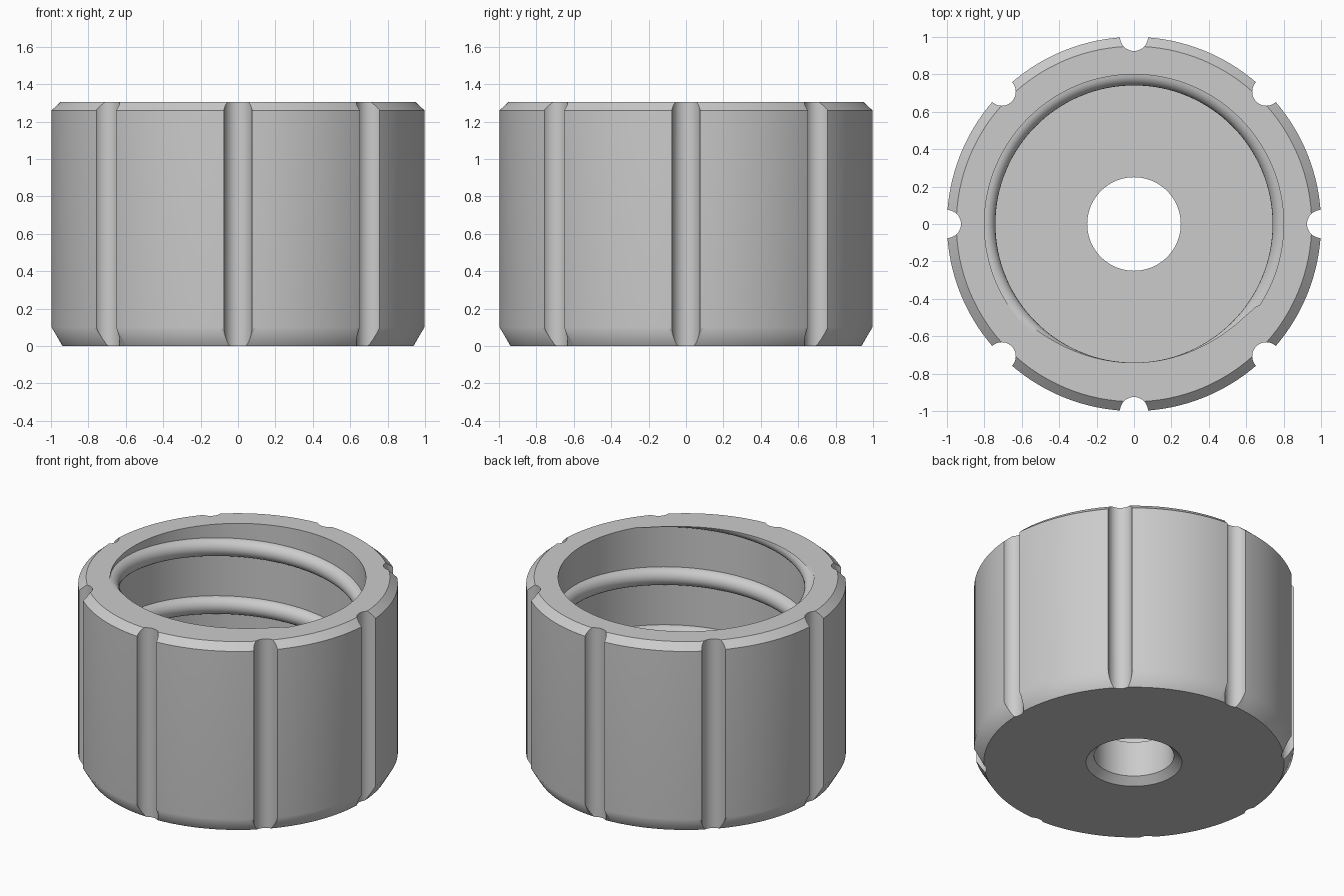
import bpy
import bmesh
from math import cos, sin, pi, tau, radians, ceil

if "Cube" in bpy.data.objects:
    bpy.data.objects.remove(bpy.data.objects["Cube"], do_unlink=True)

SEGMENTS = 128
HEIGHT = 1.305
FLOOR = 0.29
BORE = 0.80
THREAD_RADIUS = 0.06
PITCH = 0.40

grey = bpy.data.materials.new("plain grey")
grey.use_nodes = True
colour = (0.6, 0.6, 0.6, 1)
grey.diffuse_color = colour
grey.node_tree.nodes["Principled BSDF"].inputs["Base Color"].default_value = colour


def finish(bm, name):
    bmesh.ops.recalc_face_normals(bm, faces=bm.faces)
    mesh = bpy.data.meshes.new(name)
    bm.to_mesh(mesh)
    bm.free()
    mesh.materials.append(grey)
    obj = bpy.data.objects.new(name, mesh)
    bpy.context.collection.objects.link(obj)
    return obj


def select(obj):
    bpy.ops.object.select_all(action='DESELECT')
    obj.select_set(True)
    bpy.context.view_layer.objects.active = obj


def bridge(bm, a, b):
    n = len(a)
    for i in range(n):
        j = (i + 1) % n
        bm.faces.new((a[i], a[j], b[j], b[i]))


# Cap body: closed lathe profile with bore, floor hole and chamfers
profile = [(0.30, 0), (0.94, 0), (1, 0.10), (1, 1.26), (0.95, HEIGHT),
           (BORE, HEIGHT), (BORE, FLOOR), (0.25, FLOOR), (0.25, 0.045)]
bm = bmesh.new()
rings = []
for s in range(SEGMENTS):
    a = tau * s / SEGMENTS
    rings.append([bm.verts.new((r * cos(a), r * sin(a), z)) for r, z in profile])
for s in range(SEGMENTS):
    bridge(bm, rings[s], rings[(s + 1) % SEGMENTS])
body = finish(bm, "cap_body")

# Eight round grip grooves cut along the outer wall
bm = bmesh.new()
for k in range(8):
    a = k * pi / 4
    made = bmesh.ops.create_cone(bm, cap_ends=True, segments=32, radius1=0.075,
                                 radius2=0.075, depth=2)
    bmesh.ops.translate(bm, verts=made["verts"], vec=(cos(a), sin(a), HEIGHT / 2))
cutter = finish(bm, "groove_cutter")
cutter.hide_render = True
select(body)
cut = body.modifiers.new("grooves", 'BOOLEAN')
cut.operation = 'DIFFERENCE'
cut.solver = 'EXACT'
cut.object = cutter
bpy.ops.object.modifier_apply(modifier=cut.name)
bpy.data.objects.remove(cutter, do_unlink=True)

# Inner thread: half-round ridge swept up a helix, trimmed at the rim
bm = bmesh.new()
start_z, end_z = FLOOR - 0.07, HEIGHT + 0.08
steps = ceil((end_z - start_z) / PITCH * SEGMENTS)
start_angle = radians(125) + (start_z - 1.14) / PITCH * tau
start_angle = round(start_angle / tau * SEGMENTS) * tau / SEGMENTS
sections = []
for s in range(steps + 1):
    a = start_angle + tau * s / SEGMENTS
    zc = start_z + PITCH * s / SEGMENTS
    section = []
    for k in range(13):
        t = pi * k / 12 - pi / 2
        r = BORE + 0.001 - THREAD_RADIUS * cos(t)
        section.append(bm.verts.new((r * cos(a), r * sin(a), zc + THREAD_RADIUS * sin(t))))
    sections.append(section)
for a, b in zip(sections, sections[1:]):
    bridge(bm, a, b)
bm.faces.new(sections[0])
bm.faces.new(sections[-1])
bmesh.ops.bisect_plane(bm, geom=bm.verts[:] + bm.edges[:] + bm.faces[:],
                       plane_co=(0, 0, HEIGHT), plane_no=(0, 0, 1), clear_outer=True)
rim = [e for e in bm.edges if e.is_boundary]
bmesh.ops.triangle_fill(bm, edges=rim, use_beauty=True)
thread = finish(bm, "inner_thread")

# Smooth round walls, crisp machined edges
for obj in (body, thread):
    select(obj)
    bpy.ops.object.shade_smooth_by_angle(angle=radians(35))
    weighted = obj.modifiers.new("weighted_normals", 'WEIGHTED_NORMAL')
    weighted.keep_sharp = True
